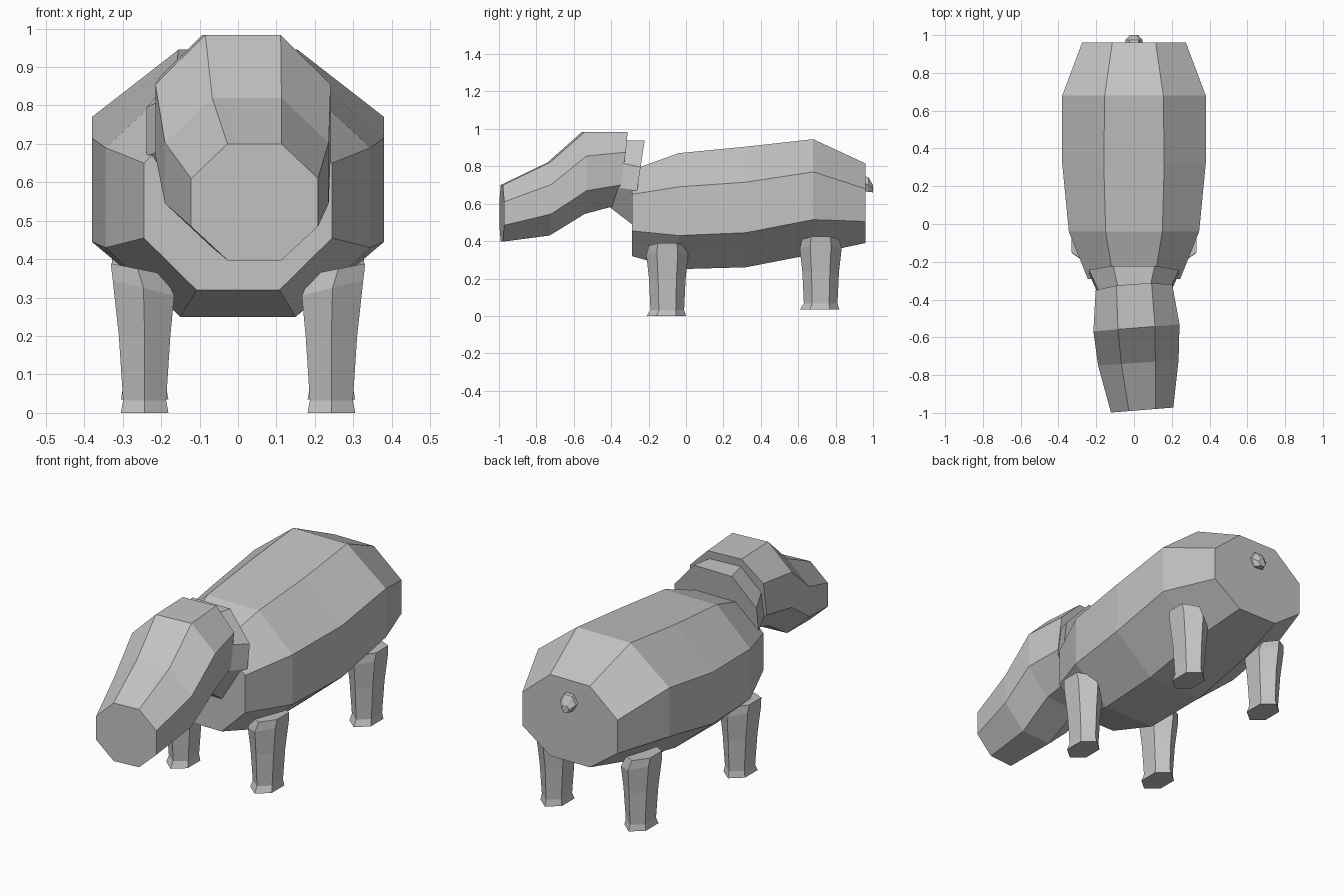
import bpy
import bmesh
from math import cos, sin, radians

cube = bpy.data.objects.get("Cube")
if cube:
    bpy.data.objects.remove(cube, do_unlink=True)

GREY = 0.55
hide = bpy.data.materials.new("grey_hide")
hide.use_nodes = True
hide.diffuse_color = (GREY, GREY, GREY, 1)
hide.node_tree.nodes["Principled BSDF"].inputs["Base Color"].default_value = (GREY, GREY, GREY, 1)


def loft(name, rings):
    """Skin closed rings of points into one capped, flat shaded part."""
    bm = bmesh.new()
    loops = [[bm.verts.new(p) for p in ring] for ring in rings]
    for a, b in zip(loops, loops[1:]):
        for i in range(len(a)):
            j = (i + 1) % len(a)
            bm.faces.new((a[i], a[j], b[j], b[i]))
    bm.faces.new(loops[0])
    bm.faces.new(loops[-1])
    bmesh.ops.recalc_face_normals(bm, faces=bm.faces)
    mesh = bpy.data.meshes.new(name)
    bm.to_mesh(mesh)
    bm.free()
    mesh.materials.append(hide)
    obj = bpy.data.objects.new(name, mesh)
    bpy.context.collection.objects.link(obj)
    return obj


def octagon(y, half_width, flat, heights, x=0, lean=0, yaw=0):
    """Octagonal section; heights run bottom, lower side, upper side, top."""
    bottom, low, high, top = heights
    half = [(flat, bottom), (half_width, low), (half_width, high), (flat, top)]
    outline = half + [(-w, z) for w, z in reversed(half)]
    middle = (bottom + top) / 2
    return [(x + w, y + lean * (z - middle) + yaw * w, z) for w, z in outline]


# Barrel body, chest to rump
loft("body", [
    octagon(-0.29, 0.245, 0.108, (0.32, 0.455, 0.65, 0.78)),
    octagon(-0.04, 0.345, 0.15, (0.25, 0.43, 0.69, 0.87)),
    octagon(0.32, 0.38, 0.16, (0.26, 0.445, 0.715, 0.905)),
    octagon(0.68, 0.38, 0.155, (0.33, 0.515, 0.77, 0.945)),
    octagon(0.96, 0.275, 0.115, (0.39, 0.505, 0.68, 0.815)),
])

# Head, turned slightly to its left
loft("head", [
    octagon(-0.985, 0.165, 0.07, (0.397, 0.485, 0.61, 0.70), x=0.043, yaw=0.08),
    octagon(-0.735, 0.213, 0.09, (0.43, 0.545, 0.703, 0.82), x=0.023, yaw=0.07),
    octagon(-0.55, 0.228, 0.098, (0.545, 0.67, 0.855, 0.983), x=0.013, yaw=0.08),
    octagon(-0.35, 0.203, 0.093, (0.59, 0.70, 0.875, 0.983), lean=0.16, yaw=0.07),
])

# Flared neck collar
loft("neck", [
    octagon(-0.37, 0.185, 0.085, (0.58, 0.69, 0.82, 0.94), lean=0.2),
    octagon(-0.255, 0.238, 0.11, (0.49, 0.67, 0.795, 0.937), lean=0.15),
])


def leg_ring(x, y, z, half_x, half_y, slope=0):
    """Six sided leg section with its points to front and back."""
    ring = []
    for k in range(6):
        a = radians(60 * k - 90)
        dx = half_x * cos(a) / cos(radians(30))
        ring.append((x + dx, y + half_y * sin(a), z + slope * dx))
    return ring


# Legs with small flared feet
for pair, y, ground, top in (("front", -0.1, 0, 0.365), ("rear", 0.72, 0.035, 0.40)):
    for side, s in (("left", 1), ("right", -1)):
        x = 0.243 * s
        loft(f"{pair}_{side}_leg", [
            leg_ring(x, y - 0.005, ground, 0.062, 0.105),
            leg_ring(x, y, ground + 0.032, 0.056, 0.09),
            leg_ring(x, y, 0.2 + ground, 0.067, 0.098),
            leg_ring(x + 0.003 * s, y, top - 0.04, 0.08, 0.112, 0.25 * s),
            leg_ring(x + 0.018 * s, y, top + 0.01, 0.07, 0.1, 0.2 * s),
        ])

# Stubby tail
loft("tail", [
    [(r * cos(radians(60 * k)), y, z + r * sin(radians(60 * k))) for k in range(6)]
    for y, z, r in ((0.94, 0.712, 0.045), (0.975, 0.702, 0.046), (1.0, 0.68, 0.022))
])
